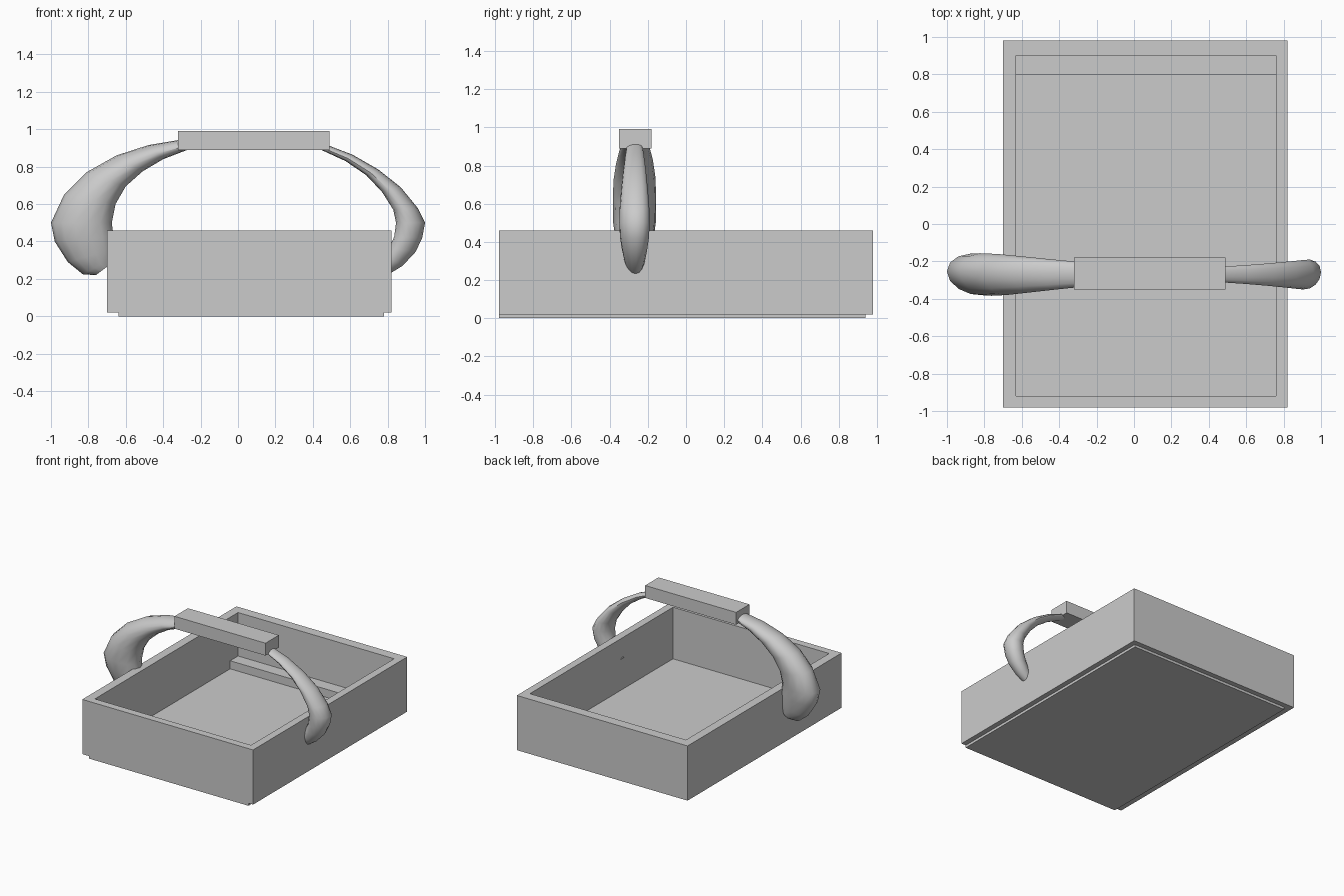
import bpy, bmesh
from math import cos, sin, tau, radians

cube = bpy.data.objects.get("Cube")
if cube:
    bpy.data.objects.remove(cube, do_unlink=True)

# One plain grey for everything
grey = bpy.data.materials.new("plain grey")
grey.use_nodes = True
colour = (0.6, 0.6, 0.6, 1)
grey.diffuse_color = colour
grey.node_tree.nodes["Principled BSDF"].inputs["Base Color"].default_value = colour


def loft(name, rings, smooth=False):
    """Skin a row of equal-length closed rings and cap both ends."""
    bm = bmesh.new()
    rows = [[bm.verts.new(p) for p in ring] for ring in rings]
    n = len(rows[0])
    for a, b in zip(rows, rows[1:]):
        for i in range(n):
            j = (i + 1) % n
            bm.faces.new((a[i], a[j], b[j], b[i]))
    bm.faces.new(rows[0][::-1])
    bm.faces.new(rows[-1])
    bmesh.ops.recalc_face_normals(bm, faces=bm.faces)
    mesh = bpy.data.meshes.new(name)
    bm.to_mesh(mesh)
    bm.free()
    mesh.materials.append(grey)
    obj = bpy.data.objects.new(name, mesh)
    bpy.context.collection.objects.link(obj)
    if smooth:
        bpy.ops.object.select_all(action="DESELECT")
        obj.select_set(True)
        bpy.context.view_layer.objects.active = obj
        bpy.ops.object.shade_smooth_by_angle(angle=radians(40))
    return obj


def rect(x0, x1, y0, y1, z):
    return [(x0, y0, z), (x1, y0, z), (x1, y1, z), (x0, y1, z)]


def box(name, x0, x1, y0, y1, z0, z1):
    return loft(name, [rect(x0, x1, y0, y1, z) for z in (z0, z1)])


def leg(name, stations, sides=14, skew=0.15):
    """Flattened horn: each station is outer x, z, inner x, z, half width."""
    rings = []
    for ox, oz, ix, iz, half in stations:
        ring = []
        for k in range(sides):
            a = tau * k / sides
            t = (1 - cos(a)) / 2
            ring.append((ox + (ix - ox) * t, -0.27 + half * sin(a + skew),
                         oz + (iz - oz) * t))
        rings.append(ring)
    return loft(name, rings, smooth=True)


# Open tray with a recessed floor
outer = (-0.70, 0.82, -0.98, 0.98)
inner = (-0.63, 0.76, -0.92, 0.90)
loft("tray", [rect(*outer, 0.02), rect(*outer, 0.46),
              rect(*inner, 0.46), rect(*inner, 0.045)])
box("base_plate", -0.64, 0.78, -0.98, 0.94, 0, 0.03)
box("back_ledge", -0.63, 0.76, 0.80, 0.91, 0.03, 0.11)

# Carrying handle
box("handle_bar", -0.32, 0.49, -0.35, -0.18, 0.89, 0.99)
leg("wide_leg", [
    (-0.27, 0.95, -0.27, 0.89, 0.065),
    (-0.48, 0.915, -0.40, 0.84, 0.082),
    (-0.65, 0.86, -0.51, 0.775, 0.097),
    (-0.81, 0.77, -0.60, 0.695, 0.11),
    (-0.93, 0.65, -0.655, 0.60, 0.114),
    (-1.0, 0.50, -0.675, 0.50, 0.112),
    (-0.98, 0.40, -0.665, 0.43, 0.10),
    (-0.91, 0.29, -0.665, 0.36, 0.08),
    (-0.83, 0.225, -0.67, 0.31, 0.06),
    (-0.76, 0.22, -0.68, 0.28, 0.045),
])
leg("slim_leg", [
    (0.44, 0.93, 0.44, 0.892, 0.04),
    (0.61, 0.865, 0.575, 0.83, 0.05),
    (0.75, 0.785, 0.685, 0.755, 0.06),
    (0.87, 0.69, 0.77, 0.665, 0.07),
    (0.96, 0.58, 0.83, 0.57, 0.078),
    (1.0, 0.50, 0.845, 0.50, 0.08),
    (0.985, 0.42, 0.835, 0.425, 0.076),
    (0.95, 0.345, 0.81, 0.37, 0.066),
    (0.88, 0.27, 0.785, 0.33, 0.054),
    (0.815, 0.23, 0.755, 0.30, 0.04),
])
